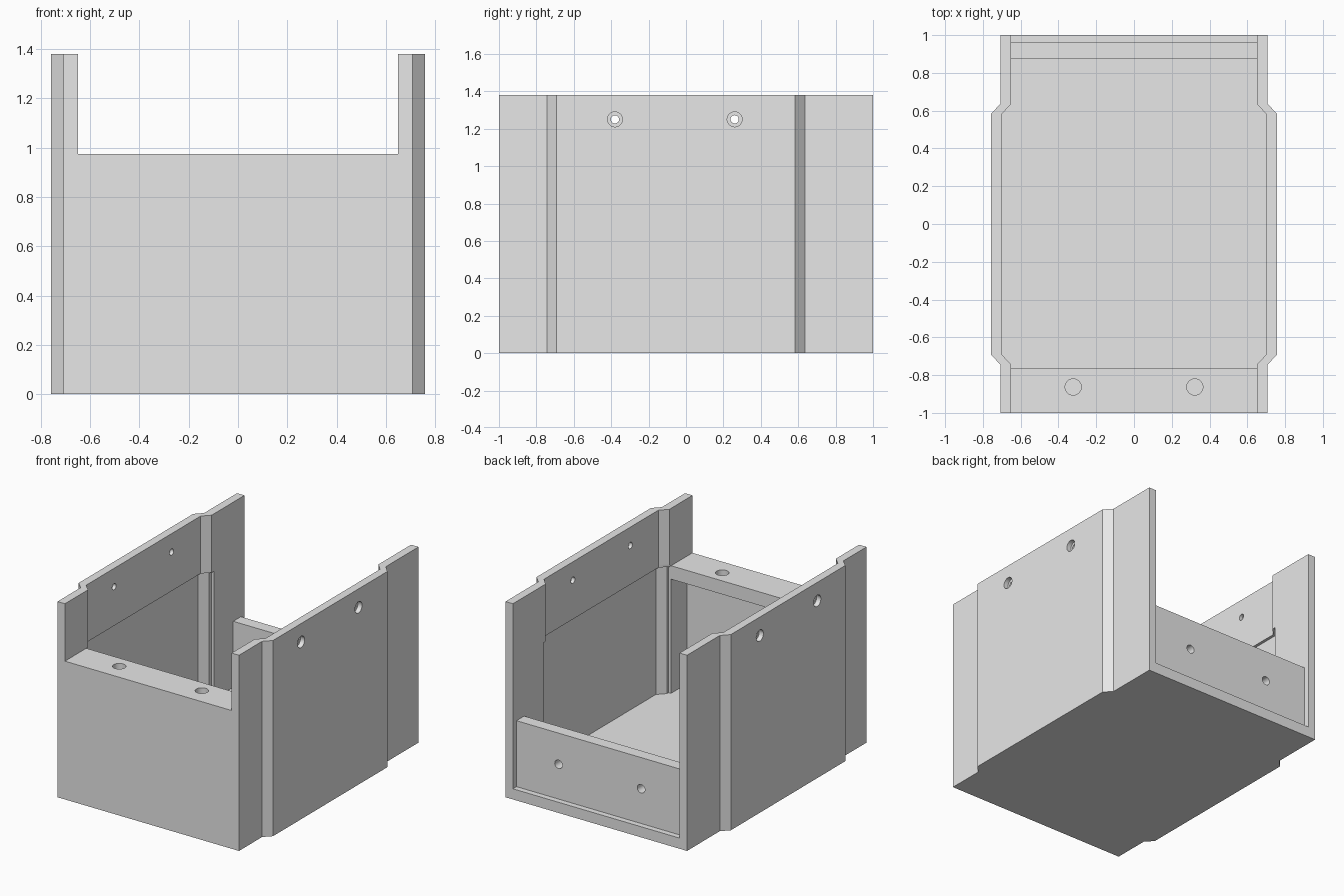
import bpy, bmesh, math
from mathutils import Matrix

if "Cube" in bpy.data.objects:
    bpy.data.objects.remove(bpy.data.objects["Cube"])

H, FLOOR, LEDGE = 1.38, 0.075, 0.975

grey = bpy.data.materials.new("light grey")
grey.diffuse_color = (0.8, 0.8, 0.8, 1)
grey.use_nodes = True
grey.node_tree.nodes["Principled BSDF"].inputs["Base Color"].default_value = grey.diffuse_color


def finish(name, bm):
    bmesh.ops.recalc_face_normals(bm, faces=bm.faces)
    me = bpy.data.meshes.new(name)
    bm.to_mesh(me)
    bm.free()
    me.materials.append(grey)
    ob = bpy.data.objects.new(name, me)
    bpy.context.collection.objects.link(ob)
    return ob


def prism(name, outline, z0, z1):
    """Extrude a plan outline from z0 to z1."""
    bm = bmesh.new()
    face = bm.faces.new([bm.verts.new((x, y, z0)) for x, y in outline])
    ext = bmesh.ops.extrude_face_region(bm, geom=[face])
    verts = [v for v in ext["geom"] if isinstance(v, bmesh.types.BMVert)]
    bmesh.ops.translate(bm, verts=verts, vec=(0, 0, z1 - z0))
    return finish(name, bm)


def plan(end_x, mid_x, y0, y1):
    """Mirrored plan with walls that step outwards in the middle."""
    right = [(end_x, y0), (end_x, -0.743), (mid_x, -0.692),
             (mid_x, 0.583), (end_x, 0.635), (end_x, y1)]
    return right + [(-x, y) for x, y in reversed(right)]


def rect(x, y0, y1):
    return [(-x, y0), (x, y0), (x, y1), (-x, y1)]


def cylinder(name, r, depth, centre, axis):
    rot = {"X": Matrix.Rotation(math.pi / 2, 4, "Y"),
           "Y": Matrix.Rotation(math.pi / 2, 4, "X"),
           "Z": Matrix.Identity(4)}[axis]
    bm = bmesh.new()
    bmesh.ops.create_cone(bm, cap_ends=True, segments=32, radius1=r, radius2=r,
                          depth=depth, matrix=Matrix.Translation(centre) @ rot)
    return finish(name, bm)


def cut(target, cutter):
    mod = target.modifiers.new("cut", "BOOLEAN")
    mod.operation, mod.solver, mod.object = "DIFFERENCE", "EXACT", cutter
    bpy.context.view_layer.objects.active = target
    bpy.ops.object.modifier_apply(modifier=mod.name)
    bpy.data.objects.remove(cutter)


# Housing: floor, side walls, front wall and front ledge in one piece
housing = prism("housing", plan(0.708, 0.758, -1, 1), 0, H)
cut(housing, prism("upper_opening", plan(0.65, 0.70, -1.1, 1.1), LEDGE, H + 0.1))
cut(housing, prism("lower_cavity", plan(0.65, 0.70, -0.762, 1.1), FLOOR, LEDGE + 0.02))
cut(housing, prism("wall_recess", plan(0.67, 0.72, -0.762, 0.66), FLOOR, LEDGE))
cut(housing, prism("under_ledge", rect(0.65, -0.94, -0.7), FLOOR, 0.88))

# Rear panel, set in from the back edge
panel = prism("rear_panel", rect(0.65, 0.875, 0.96), FLOOR, 0.54)

# Holes in the front ledge and rear panel
for x in (-0.322, 0.322):
    cut(housing, cylinder("ledge_hole", 0.043, 0.2, (x, -0.863, 0.95), "Z"))
    cut(panel, cylinder("panel_hole", 0.03, 0.3, (x, 0.92, 0.32), "Y"))

# Counterbored screw holes through both side walls
for y in (-0.38, 0.26):
    cut(housing, cylinder("screw_hole", 0.022, 2, (0, y, 1.25), "X"))
    for side in (-1, 1):
        cut(housing, cylinder("counterbore", 0.04, 0.2, (side * 0.825, y, 1.25), "X"))

for ob in (housing, panel):
    bpy.ops.object.select_all(action="DESELECT")
    ob.select_set(True)
    bpy.context.view_layer.objects.active = ob
    bpy.ops.object.shade_smooth_by_angle(angle=math.radians(30))
